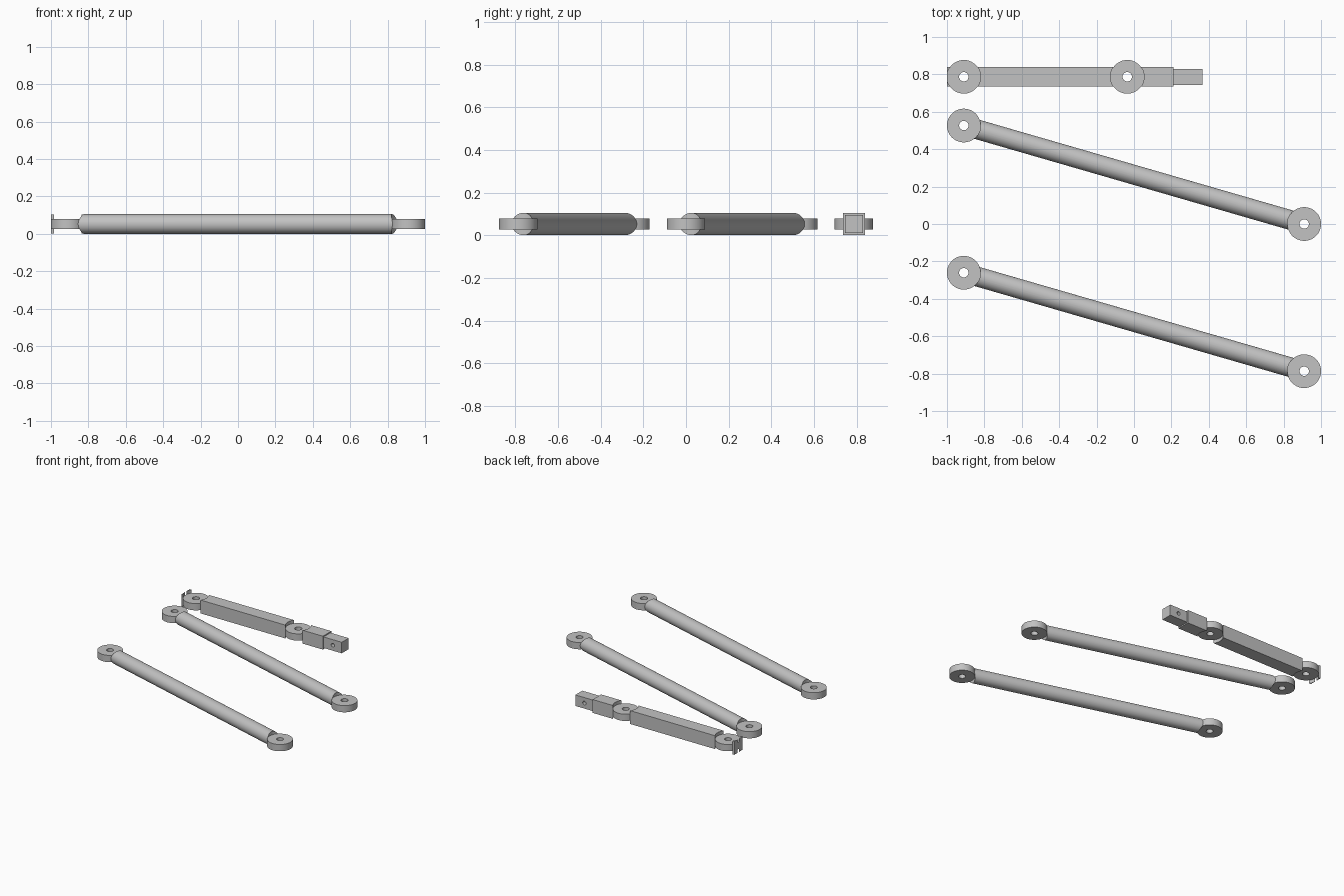
import bpy
import math
from mathutils import Vector

cube = bpy.data.objects.get("Cube")
if cube:
    bpy.data.objects.remove(cube, do_unlink=True)

HALF = 0.0525        # half thickness of tubes and square bar
MID = HALF           # height of every centre line
EYE_R, HOLE_R, EYE_T = 0.09, 0.025, 0.052
EYE_X, PITCH, RISE = 0.91, 0.787, 0.5265

grey = bpy.data.materials.new("light_grey")
grey.use_nodes = True
grey.diffuse_color = (0.54, 0.54, 0.54, 1)
grey.node_tree.nodes["Principled BSDF"].inputs["Base Color"].default_value = grey.diffuse_color


def rod(name, a, b, radius):
    """Round solid between two points."""
    a, b = Vector(a), Vector(b)
    bpy.ops.mesh.primitive_cylinder_add(vertices=64, radius=radius, depth=(b - a).length,
                                        location=(a + b) / 2,
                                        rotation=(b - a).to_track_quat('Z', 'Y').to_euler())
    ob = bpy.context.object
    ob.name = name
    ob.data.materials.append(grey)
    return ob


def pillar(name, x, y, radius, height):
    """Upright round solid on the centre line."""
    return rod(name, (x, y, MID - height / 2), (x, y, MID + height / 2), radius)


def block(name, x0, x1, y, half):
    """Square bar along x."""
    bpy.ops.mesh.primitive_cube_add(size=1, location=((x0 + x1) / 2, y, MID))
    ob = bpy.context.object
    ob.name = name
    ob.scale = (x1 - x0, 2 * half, 2 * half)
    bpy.ops.object.transform_apply(location=False, rotation=False, scale=True)
    ob.data.materials.append(grey)
    return ob


def cut(ob, cutter):
    """Subtract the cutter and remove it."""
    mod = ob.modifiers.new("cut", 'BOOLEAN')
    mod.operation, mod.solver, mod.object = 'DIFFERENCE', 'EXACT', cutter
    bpy.ops.object.select_all(action='DESELECT')
    bpy.context.view_layer.objects.active = ob
    ob.select_set(True)
    bpy.ops.object.modifier_apply(modifier=mod.name)
    bpy.data.objects.remove(cutter, do_unlink=True)


def smooth(ob):
    bpy.ops.object.select_all(action='DESELECT')
    bpy.context.view_layer.objects.active = ob
    ob.select_set(True)
    bpy.ops.object.shade_smooth_by_angle(angle=math.radians(30))


def eye(name, x, y):
    """Flat ring with a pin hole."""
    ring = pillar(name, x, y, EYE_R, EYE_T)
    cut(ring, pillar("cutter", x, y, HOLE_R, 0.3))
    smooth(ring)


# Two slanted round links with an eye at each end
for label, y_end in (("middle", 0), ("front", -PITCH)):
    ends = [(-EYE_X, y_end + RISE, MID), (EYE_X, y_end, MID)]
    tube = rod(label + "_link_tube", *ends, HALF)
    for side, (x, y, _) in zip(("right", "left"), ends):
        cut(tube, pillar("cutter", x, y, EYE_R, 0.3))
        eye(f"{label}_link_{side}_eye", x, y)
    smooth(tube)

# Square link: bar hollowed around its two eyes
bar = block("square_link_bar", -0.9995, 0.21, PITCH, HALF - 0.001)
for label, x in (("end", -EYE_X), ("joint", -0.036)):
    cut(bar, pillar("cutter", x, PITCH, EYE_R, 0.3))
    eye(f"square_link_{label}_eye", x, PITCH)
smooth(bar)

# Narrow tongue with a cross hole
tongue = block("square_link_tongue", 0.205, 0.365, PITCH, 0.0425)
cut(tongue, rod("cutter", (0.288, PITCH - 0.2, MID), (0.288, PITCH + 0.2, MID), 0.014))
smooth(tongue)
